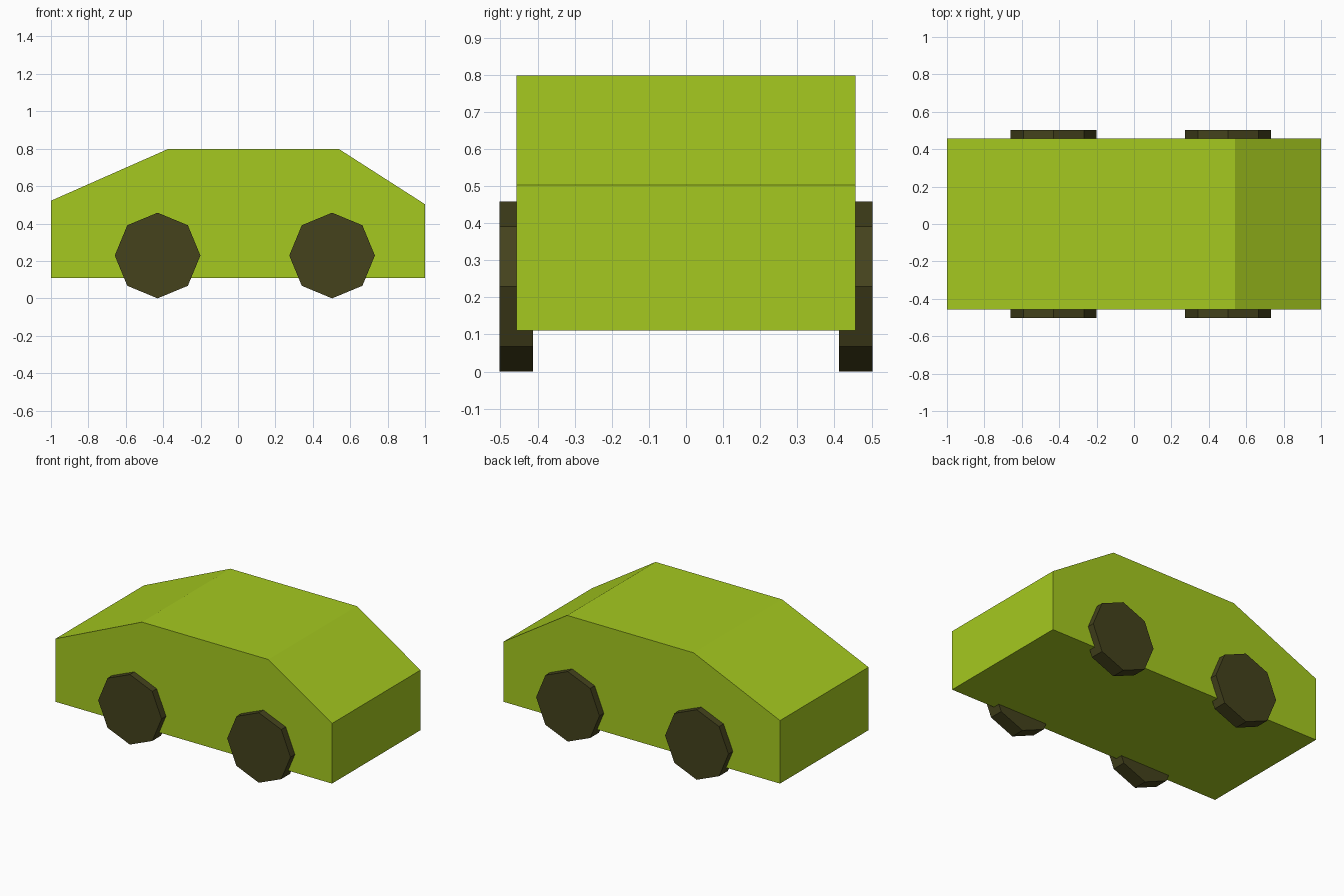
import bpy
import math

if "Cube" in bpy.data.objects:
    bpy.data.objects.remove(bpy.data.objects["Cube"])


def material(name, color):
    mat = bpy.data.materials.new(name)
    mat.diffuse_color = (*color, 1)
    mat.use_nodes = True
    mat.node_tree.nodes["Principled BSDF"].inputs["Base Color"].default_value = mat.diffuse_color
    return mat


def prism(name, profile, y0, y1, mat):
    """Extrude a counter-clockwise (x, z) profile from y0 (front) to y1 (back)."""
    n = len(profile)
    verts = [(x, y, z) for y in (y0, y1) for x, z in profile]
    faces = [tuple(range(n)), tuple(reversed(range(n, 2 * n)))]
    faces += [(i, i + n, (i + 1) % n + n, (i + 1) % n) for i in range(n)]
    mesh = bpy.data.meshes.new(name)
    mesh.from_pydata(verts, [], faces)
    mesh.materials.append(mat)
    obj = bpy.data.objects.new(name, mesh)
    bpy.context.collection.objects.link(obj)
    return obj


paint = material("lime_paint", (0.376, 0.584, 0.014))
rubber = material("dark_rubber", (0.058, 0.055, 0.012))

# Car body: side silhouette extruded across the width
body_profile = [(-1, 0.11), (1, 0.11), (1, 0.503), (0.54, 0.798),
                (-0.375, 0.798), (-1, 0.522)]
prism("car_body", body_profile, -0.457, 0.457, paint)

# Four octagonal wheels
R = 0.229
for end, cx in (("left", -0.43), ("right", 0.503)):
    octagon = [(cx + R * math.cos(i * math.pi / 4), R + R * math.sin(i * math.pi / 4))
               for i in range(8)]
    prism(f"front_{end}_wheel", octagon, -0.503, -0.412, rubber)
    prism(f"back_{end}_wheel", octagon, 0.412, 0.503, rubber)
